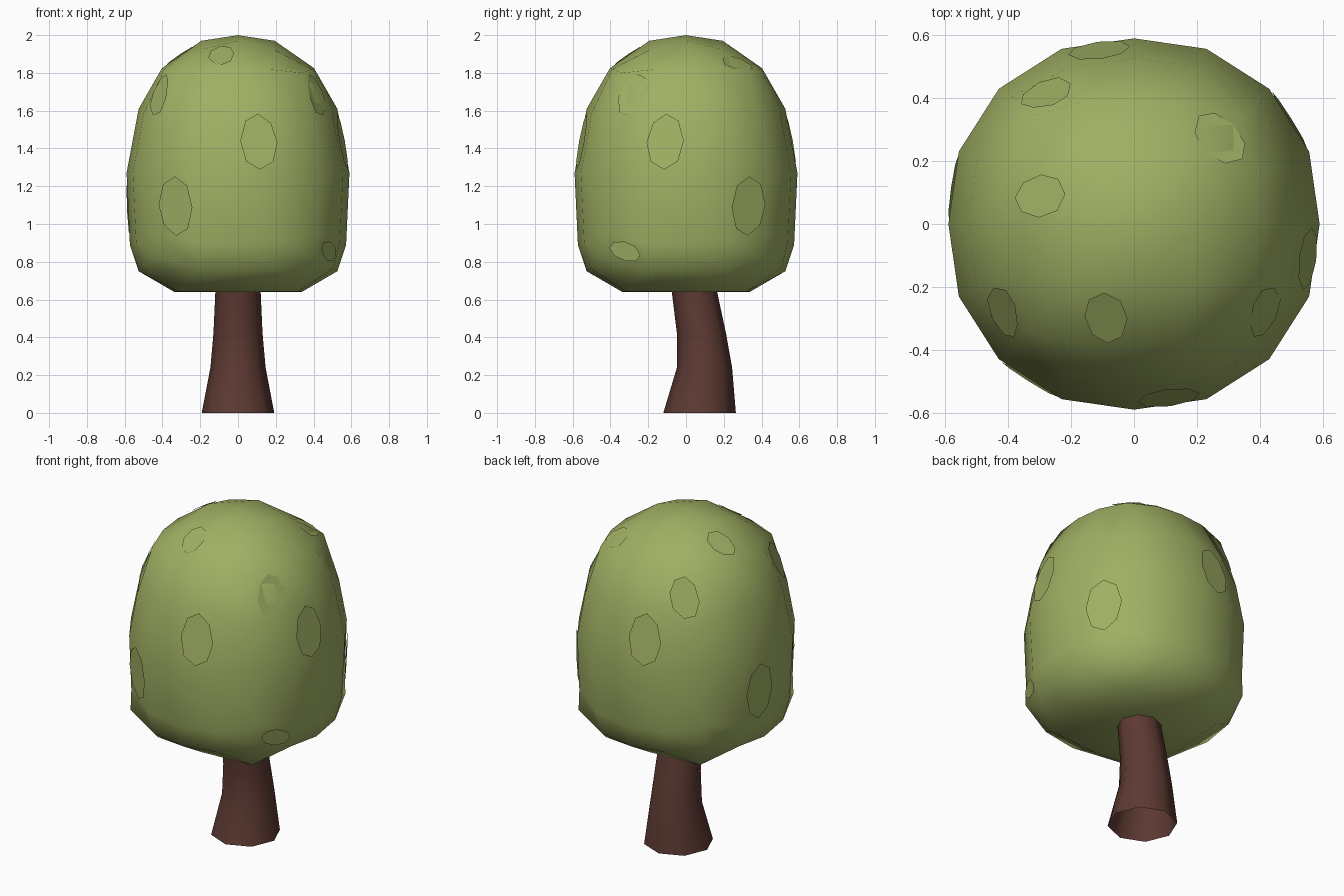
import bpy, bmesh, math
from mathutils import Vector

if "Cube" in bpy.data.objects:
    bpy.data.objects.remove(bpy.data.objects["Cube"])


def material(name, rgb):
    m = bpy.data.materials.new(name)
    m.diffuse_color = (*rgb, 1)
    m.use_nodes = True
    m.node_tree.nodes["Principled BSDF"].inputs["Base Color"].default_value = m.diffuse_color
    return m


leaf_mat = material("leaf green", (0.352, 0.434, 0.127))
bark_mat = material("bark brown", (0.110, 0.042, 0.032))


def finish(bm, name, mat, smooth):
    me = bpy.data.meshes.new(name)
    for f in bm.faces:
        f.smooth = smooth
    bm.to_mesh(me)
    ob = bpy.data.objects.new(name, me)
    me.materials.append(mat)
    bpy.context.collection.objects.link(ob)
    return ob


# Foliage profile: sphere height -> (z, radial stretch)
PROFILE = [(-1, 0.64, 1.5), (-0.863, 0.642, 1.5), (-0.707, 0.75, 1.26),
           (-0.577, 0.82, 1.23), (-0.383, 0.89, 1.05), (-0.281, 0.94, 1.03),
           (0, 1.27, 1.0), (0.383, 1.61, 0.965), (0.577, 1.80, 0.98),
           (0.707, 1.825, 0.965), (0.863, 1.925, 0.89), (0.924, 1.97, 0.86),
           (1.001, 2.0, 0.86)]


def shape(p):
    d = Vector([math.tan(c * math.pi / 4) for c in p]).normalized()
    for (s0, z0, k0), (s1, z1, k1) in zip(PROFILE, PROFILE[1:]):
        if d.z <= s1:
            t = max(0, (d.z - s0) / (s1 - s0))
            break
    k = 0.59 * (k0 + t * (k1 - k0))
    # slightly squarer than a circle around the equator
    k *= 1 + 0.03 * abs(math.sin(2 * math.atan2(d.y, d.x))) * (1 - abs(d.z))
    return Vector((d.x * k, d.y * k, z0 + t * (z1 - z0)))


# Foliage: a cube-sphere of 4 x 4 quads per side
bm = bmesh.new()
bmesh.ops.create_cube(bm, size=2)
bmesh.ops.subdivide_edges(bm, edges=bm.edges[:], cuts=3, use_grid_fill=True)
for v in bm.verts:
    v.co = shape(v.co)
bm.normal_update()

# Leaf spots: octagonal plates floating just above chosen quads (point, size)
SPOTS = [((0.12, -0.56, 1.44), 0.9), ((-0.12, 0.56, 1.44), 0.9),
         ((0.56, -0.12, 1.44), 0.9), ((-0.58, 0.12, 1.10), 0.9),
         ((-0.34, -0.50, 1.10), 0.9), ((0.50, 0.34, 1.10), 0.9),
         ((-0.41, -0.28, 1.71), 0.85), ((0.41, -0.28, 1.71), 0.85),
         ((-0.28, 0.41, 1.71), 0.85), ((-0.09, -0.27, 1.93), 0.78),
         ((-0.27, 0.09, 1.93), 0.78), ((0.25, 0.25, 1.87), 0.85),
         ((0.48, -0.34, 0.85), 0.8)]
spots = bmesh.new()
for point, size in SPOTS:
    f = min(bm.faces, key=lambda q: (q.calc_center_median() - Vector(point)).length)
    a, b, c, d = [v.co for v in f.verts]
    ring = []
    for i in range(8):
        u = 0.5 + 0.5 * size * math.cos(i * math.pi / 4)
        w = 0.5 + 0.5 * size * math.sin(i * math.pi / 4)
        p = a.lerp(b, u).lerp(d.lerp(c, u), w) + f.normal * 0.009
        ring.append(spots.verts.new(p))
    spots.faces.new(ring)
finish(bm, "foliage", leaf_mat, True)
finish(spots, "leaf_spots", leaf_mat, False)

# Trunk: eight-sided rings (z, centre y, radius), leaning, flared and open below
RINGS = [(0, 0.072, 0.192), (0.24, 0.098, 0.146), (0.42, 0.082, 0.130),
         (0.64, 0.045, 0.120), (0.80, 0.015, 0.115)]
trunk = bmesh.new()
rows = []
for z, y, r in RINGS:
    rows.append([trunk.verts.new((r * math.cos(i * math.pi / 4),
                                  y + r * math.sin(i * math.pi / 4), z))
                 for i in range(8)])
for lo, hi in zip(rows, rows[1:]):
    for i in range(8):
        j = (i + 1) % 8
        trunk.faces.new((lo[i], lo[j], hi[j], hi[i]))
finish(trunk, "trunk", bark_mat, True)
